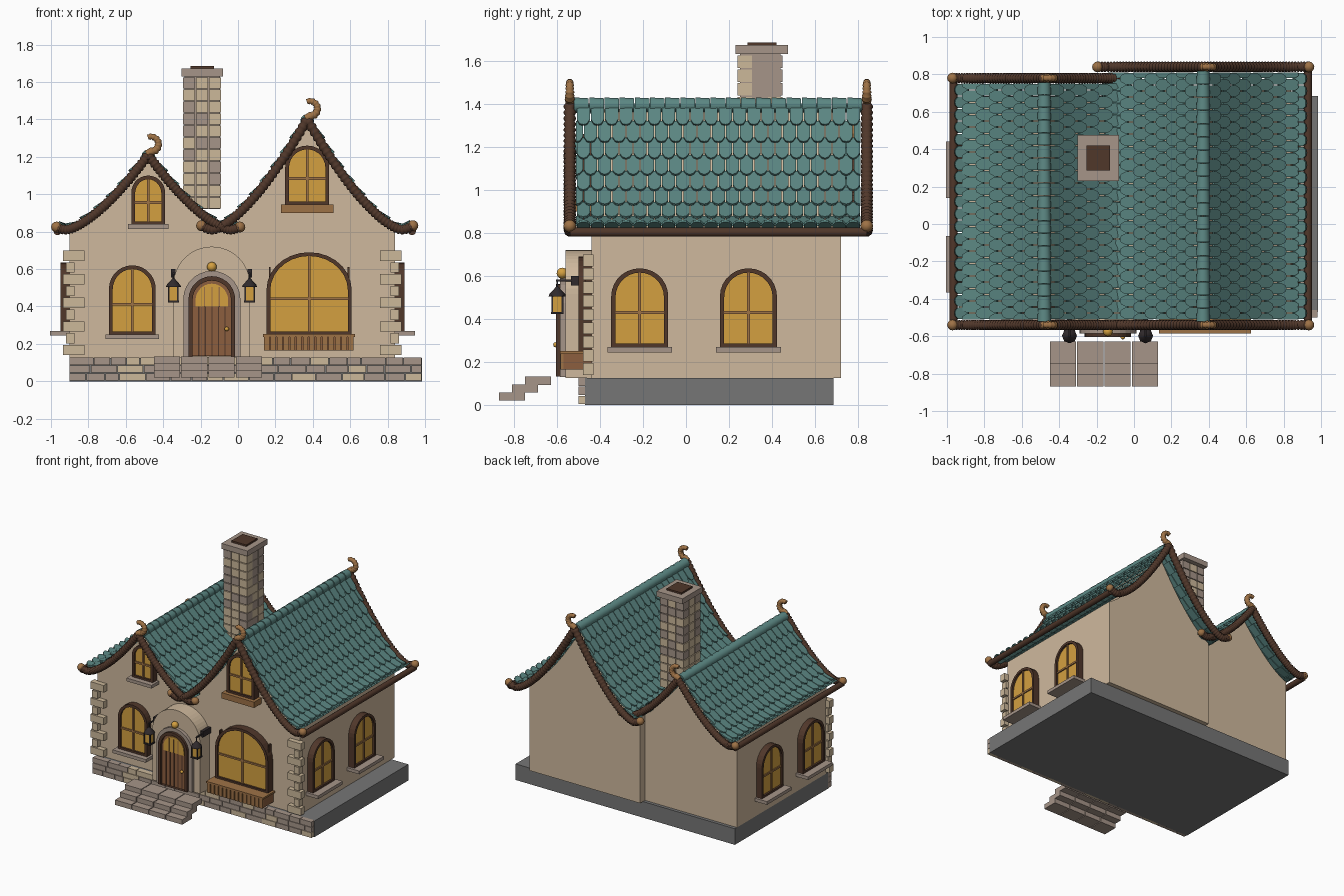
import bpy, bmesh, math, random
from mathutils import Vector, Matrix

if "Cube" in bpy.data.objects:
    bpy.data.objects.remove(bpy.data.objects["Cube"])
random.seed(4)

def lin(c):
    return tuple((v / 255 / 12.92) if v < 11 else ((v / 255 + .055) / 1.055) ** 2.4 for v in c) + (1,)

COLORS = dict(wall_cream=(207, 185, 157), taupe_stone=(166, 149, 137), pale_stone=(204, 184, 154),
              teal_tile=(92, 136, 132), dark_timber=(80, 55, 42), brown_wood=(140, 94, 62),
              light_wood=(158, 114, 70), amber_glass=(212, 160, 64), dark_iron=(48, 42, 44), base_grey=(118, 118, 118))
MATS = {}
for k, c in COLORS.items():
    MATS[k] = bpy.data.materials.new(k)
    MATS[k].diffuse_color = lin(c)
PARTS = {}

def part(name, mat):
    return PARTS.setdefault(name, (bmesh.new(), mat))[0]

def box(bm, x0, x1, y0, y1, z0, z1, M=Matrix()):
    c = Vector(((x0 + x1) / 2, (y0 + y1) / 2, (z0 + z1) / 2))
    bmesh.ops.create_cube(bm, size=1, matrix=M @ Matrix.Translation(c) @ Matrix.Diagonal((x1 - x0, y1 - y0, z1 - z0, 1)))

def prism(bm, pts, y0, y1, M=Matrix()):
    a = [bm.verts.new(M @ Vector((x, y0, z))) for x, z in pts]
    b = [bm.verts.new(M @ Vector((x, y1, z))) for x, z in pts]
    bm.faces.new(a)
    bm.faces.new(b[::-1])
    for i in range(len(a)):
        j = (i + 1) % len(a)
        bm.faces.new((a[i], b[i], b[j], a[j]))

def arch(cx, z0, w, h, rise, n=14):
    top = [(cx + w / 2 * math.cos(math.pi * i / n), z0 + h - rise + rise * math.sin(math.pi * i / n)) for i in range(n + 1)]
    return [(cx - w / 2, z0), (cx + w / 2, z0)] + top

def ring(bm, outer, inner, y0, y1, M=Matrix()):
    loops = [[bm.verts.new(M @ Vector((x, y, z))) for x, z in p] for p, y in ((outer, y0), (inner, y0), (inner, y1), (outer, y1))]
    for k in range(4):
        a, b = loops[k], loops[(k + 1) % 4]
        for i in range(len(a)):
            j = (i + 1) % len(a)
            bm.faces.new((a[i], b[i], b[j], a[j]))

def tube(bm, pts, side, radii, n=10):
    pts, side, loops = [Vector(p) for p in pts], Vector(side), []
    for i, p in enumerate(pts):
        t = (pts[min(i + 1, len(pts) - 1)] - pts[max(i - 1, 0)]).normalized()
        nrm = t.cross(side).normalized()
        loops.append([bm.verts.new(p + radii[i] * (side * math.cos(2 * math.pi * k / n) + nrm * math.sin(2 * math.pi * k / n))) for k in range(n)])
    for a, b in zip(loops, loops[1:]):
        for k in range(n):
            bm.faces.new((a[k], a[(k + 1) % n], b[(k + 1) % n], b[k])).smooth = True
    bm.faces.new(loops[0])
    bm.faces.new(loops[-1])

def beads(n, r):
    return [r * (1 if i % 3 else .78) for i in range(n)]

def ball(bm, p, r):
    for v in bmesh.ops.create_uvsphere(bm, u_segments=12, v_segments=8, radius=r, matrix=Matrix.Translation(p))['verts']:
        for f in v.link_faces:
            f.smooth = True

# Roof profile: concave sweep with upturned eaves
EAVE = .81
def roof_z(t, apex):
    return EAVE + (apex - EAVE) * abs(1 - t / .9) ** 1.5

# Two gabled wings: centre x, half width, apex z, back roof y, wall x range, back wall y
WINGS = [(-.48, .49, 1.21, .78, -.9, -.1, .66), (.37, .565, 1.40, .84, -.11, .84, .72)]
FRONT = -.54
for cx, half, apex, back, wx0, wx1, wy in WINGS:
    # Walls with gable tops following the roof
    top = [wx1 + (wx0 - wx1) * i / 40 for i in range(41)]
    pts = [(wx0, .125), (wx1, .125)] + [(x, roof_z(abs(x - cx) / half, apex) - .015) for x in top]
    prism(part('walls', 'wall_cream'), pts, -.44, wy)

    # Shingles on both slopes
    samples = [(half * i / 200, roof_z(i / 200, apex)) for i in range(201)]
    arc = [0]
    for a, b in zip(samples, samples[1:]):
        arc.append(arc[-1] + math.dist(a, b))
    def at(s):
        i = min(next((k for k, v in enumerate(arc) if v >= s), 200), 199)
        i = max(i, 1)
        (x0, z0), (x1, z1) = samples[i - 1], samples[i + 1]
        d = math.hypot(x1 - x0, z1 - z0)
        j = i + 1 if s >= arc[-1] else i
        return samples[j], (-(z1 - z0) / d, (x1 - x0) / d)
    rows = round(arc[-1] / .09)
    ds = arc[-1] / rows
    cols = round((back - FRONT - .06) / .067)
    w = (back - FRONT - .06) / cols
    bm = part('roof_shingles', 'teal_tile')
    for sgn in (-1, 1):
        for r in range(rows):
            s0, s1 = r * ds, min((r + 1.38) * ds, arc[-1])
            for c in range(cols + r % 2):
                yc = FRONT + .03 + (c + (.5 if r % 2 == 0 else 0)) * w
                outline = [(-.46, 0), (.46, 0), (.46, .4), (.46, .74), (.26, .94), (0, 1), (-.26, .94), (-.46, .74), (-.46, .4)]
                low, high = [], []
                for u, v in outline:
                    (px, pz), (nx, nz) = at(s0 + (s1 - s0) * v)
                    y = min(max(yc + u * w, FRONT + .03), back - .03)
                    for lst, h in ((low, .022 * v), (high, .022 * v + .012)):
                        lst.append(bm.verts.new((cx + sgn * (px + nx * h), y, pz + nz * h)))
                bm.faces.new(low)
                bm.faces.new(high[::-1])
                for i in range(9):
                    bm.faces.new((low[i], high[i], high[(i + 1) % 9], low[(i + 1) % 9]))

    # Ridge caps
    n = 19
    step = (back - FRONT - .04) / n
    for i in range(n):
        y = FRONT + .02 + i * step
        tube(part('ridge_caps', 'teal_tile'), [(cx, y, apex - .008), (cx, y + step * .96, apex - .008)], (1, 0, 0), [.037, .033], 12)

    # Verge trims, curled finials and eave knobs at front and back
    for y in (FRONT, back):
        for sgn in (-1, 1):
            path = [(cx + sgn * half * i / 105, y, roof_z(i / 105, apex)) for i in range(106)]
            tube(part('verge_trim', 'dark_timber'), path, (0, 1, 0), beads(106, .028))
            ball(part('eave_knobs', 'light_wood'), path[-1], .029)
        curl = [(cx - .01, y, apex + .005)]
        for i in range(25):
            a = math.radians(-85 + 200 * i / 24)
            curl.append((cx + .015 + .04 * math.cos(a), y, apex + .058 + .04 * math.sin(a)))
        tube(part('curled_finials', 'light_wood'), curl, (0, 1, 0), [v * (1 - .012 * i) for i, v in enumerate(beads(26, .024))])

# Outer eave beams
for x, back in ((-.965, .78), (.93, .84)):
    tube(part('eave_beams', 'dark_timber'), [(x, FRONT, .803), (x, back, .803)], (1, 0, 0), [.022, .022])

# Foundation slab and front brick courses
box(part('foundation', 'base_grey'), -.9, .985, -.47, .685, 0, .125)
for r in range(3):
    x = -.9
    while x < .985:
        x1 = x + random.uniform(.07, .15)
        x1 = .985 if x1 > .93 else x1
        nm = ('foundation_bricks', 'taupe_stone') if random.random() < .65 else ('foundation_pale_bricks', 'pale_stone')
        box(part(*nm), x, x1 - .004, -.5, -.46, .004 + r * .042, .043 + r * .042)
        x = x1

# Corner quoins
for i in range(9):
    z = .14 + i * .063
    inner, outer = ((.11, .035), (.055, .02))[i % 2]
    bm = part('corner_quoins', 'pale_stone')
    box(bm, -.9 - outer, -.9 + inner - .03, -.478, -.43, z, z + .055)
    box(bm, .84 - inner + .03, .84 + outer, -.478, -.43, z, z + .055)

# Chimney of small blocks, cap and flue
box(part('chimney_core', 'taupe_stone'), -.285, -.095, .25, .44, .92, 1.63)
for r in range(11):
    for i in range(3):
        for j in range(3):
            if (i, j) != (1, 1):
                x, y, z = -.293 + i * .069, .24 + j * .071, .925 + r * .064
                nm = ('chimney_blocks', 'pale_stone') if random.random() < .7 else ('chimney_dark_blocks', 'taupe_stone')
                box(part(*nm), x, x + .064, y, y + .066, z, z + .058)
box(part('chimney_cap', 'taupe_stone'), -.303, -.08, .23, .475, 1.63, 1.672)
box(part('chimney_flue', 'dark_timber'), -.255, -.128, .285, .42, 1.67, 1.685)

# Arched windows: frame, glass, bars, sill
def window(M, cx, z0, w, h, rise, sill=.09, depth=.05):
    ring(part('window_frames', 'dark_timber'), arch(cx, z0, w, h, rise), arch(cx, z0 + .015, w - .04, h - .035, rise - .015), -depth, 0, M)
    prism(part('window_glass', 'amber_glass'), arch(cx, z0 + .01, w - .03, h - .03, rise - .012), -depth + .015, .0, M)
    bars, d = part('window_bars', 'light_wood'), -depth + .006
    box(bars, cx - .007, cx + .007, d, 0, z0, z0 + h - .02, M)
    box(bars, cx - w / 2 + .01, cx + w / 2 - .01, d, 0, z0 + h * .42, z0 + h * .42 + .014, M)
    if sill:
        box(part('window_sills', 'taupe_stone'), cx - w / 2 - .018, cx + w / 2 + .018, -sill, .01, z0 - .025, z0, M)

F = Matrix.Translation((0, -.44, 0))
window(F, -.565, .25, .25, .37, .125)
window(F, -.48, .84, .18, .26, .09)
window(F, .37, .945, .235, .315, .115, 0, .06)
window(F, .38, .25, .455, .44, .2, 0, .06)
for x, ang, s in ((.84, 90, 1), (-.9, -90, -1)):
    M = Matrix.Translation((x, 0, 0)) @ Matrix.Rotation(math.radians(ang), 4, 'Z')
    for y in (-.215, .29):
        window(M, s * y, .27, .265, .365, .13, .105)

# Planter under the big window and wooden ledge under the upper one
box(part('upper_ledge', 'light_wood'), .23, .51, -.53, -.43, .9, .945)
box(part('planter_box', 'brown_wood'), .145, .615, -.572, -.43, .165, .242)
box(part('planter_rim', 'light_wood'), .135, .625, -.585, -.43, .238, .252)
for i in range(14):
    box(part('planter_slats', 'light_wood'), .14 + i * .0345, .168 + i * .0345, -.582, -.57, .165, .24)
for x in (.17, .59):
    box(part('big_window_posts', 'dark_timber'), x - .005, x + .005, -.47, -.43, .25, .61)

# Arched porch, stone surround, door
D = -.14
prism(part('porch', 'wall_cream'), arch(D, .125, .41, .595, .205, 24), -.56, -.43)
ring(part('door_surround', 'taupe_stone'), arch(D, .13, .305, .46, .15), arch(D, .131, .24, .425, .12), -.585, -.55)
ring(part('door_frame', 'dark_timber'), arch(D, .132, .25, .43, .125), arch(D, .133, .205, .405, .1), -.605, -.55)
prism(part('door', 'brown_wood'), arch(D, .134, .215, .41, .105), -.585, -.55)
for i in range(1, 6):
    x = D - .105 + i * .035
    box(part('door_grooves', 'dark_timber'), x - .003, x + .003, -.588, -.56, .135, .4)
prism(part('door_light', 'amber_glass'), arch(D, .40, .175, .122, .09), -.591, -.57)
for x in (D - .04, D, D + .04):
    box(part('door_light_bars', 'light_wood'), x - .003, x + .003, -.595, -.57, .4, .505)
ball(part('door_knob', 'amber_glass'), (D + .08, -.605, .28), .012)
ball(part('keystone_ball', 'amber_glass'), (D, -.575, .612), .026)

# Hanging lanterns
for x in (-.345, .062):
    iron, y = part('lantern_iron', 'dark_iron'), -.598
    box(part('lantern_glass', 'amber_glass'), x - .022, x + .022, y - .022, y + .022, .43, .51)
    box(iron, x - .03, x + .03, y - .03, y + .03, .422, .433)
    for sx in (-1, 1):
        for sy in (-1, 1):
            box(iron, x + sx * .024 - .004, x + sx * .024 + .004, y + sy * .024 - .004, y + sy * .024 + .004, .43, .51)
    tube(iron, [(x, y, .505), (x, y, .515), (x, y, .535), (x, y, .55)], (1, 0, 0), [.04, .037, .018, .006], 8)
    tube(iron, [(x, y, .545), (x, y, .58)], (1, 0, 0), [.005, .005], 6)
    tube(iron, [(x, y - .006, .578), (x, -.53, .578)], (1, 0, 0), [.006, .006], 6)
    box(iron, x - .012, x + .012, -.535, -.43, .555, .6)

# Entrance steps
for r in range(3):
    for c in range(4):
        x = -.45 + c * .146
        y = -.868 + r * .06
        box(part('steps', 'taupe_stone'), x, x + .14, y, y + .12, .02 + r * .037, .058 + r * .037)

# Turn every part into an object
for name, (bm, mat) in PARTS.items():
    bmesh.ops.recalc_face_normals(bm, faces=bm.faces)
    me = bpy.data.meshes.new(name)
    bm.to_mesh(me)
    bm.free()
    me.materials.append(MATS[mat])
    bpy.context.collection.objects.link(bpy.data.objects.new(name, me))

for m in bpy.data.materials:
    if m.users and not m.is_grease_pencil:
        m.use_nodes = True
        m.node_tree.nodes["Principled BSDF"].inputs["Base Color"].default_value = m.diffuse_color
